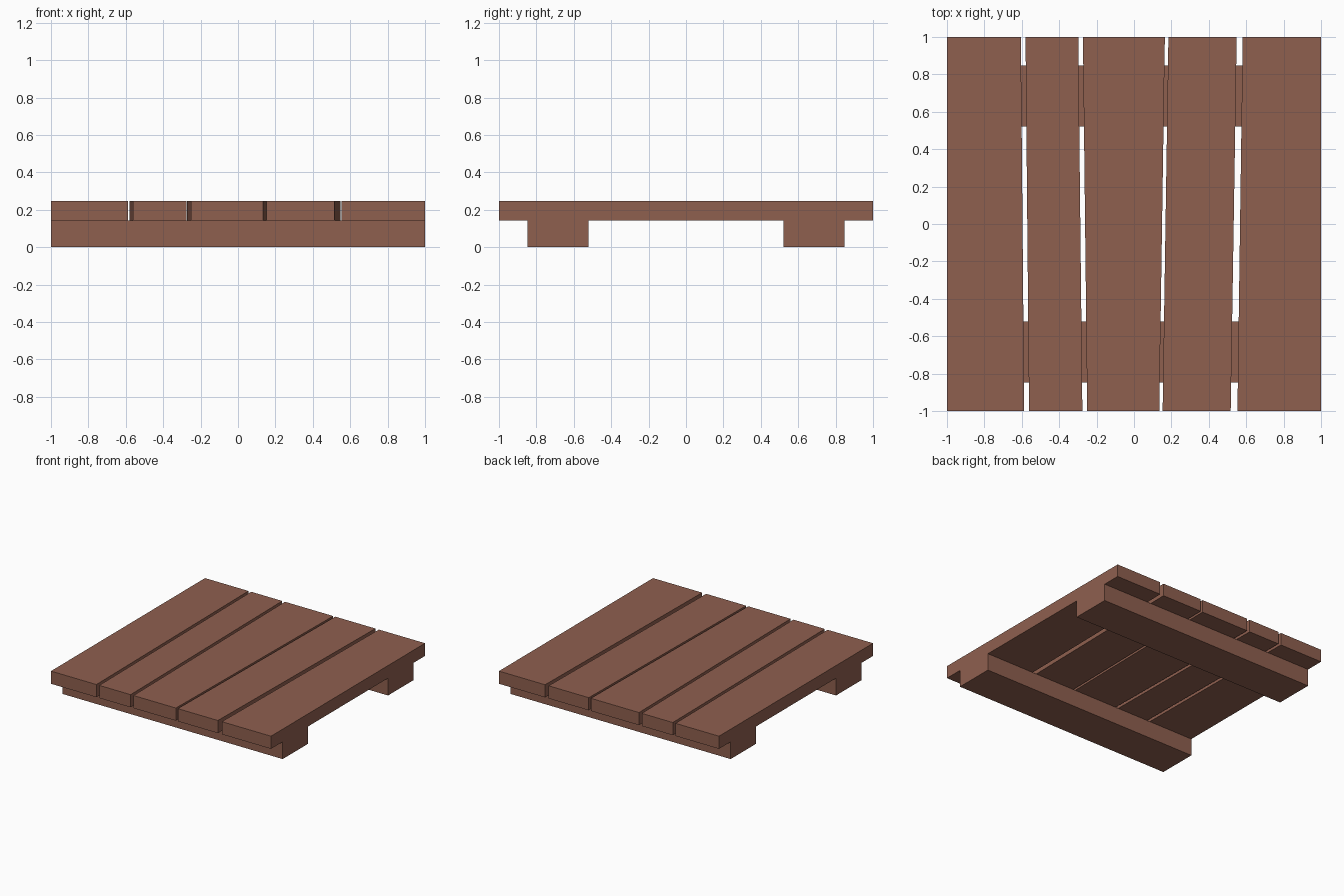
import bpy, bmesh

if "Cube" in bpy.data.objects:
    bpy.data.objects.remove(bpy.data.objects["Cube"])

wood = bpy.data.materials.new("brown_wood")
wood.diffuse_color = (0.275, 0.116, 0.078, 1)
wood.use_nodes = True
wood.node_tree.nodes["Principled BSDF"].inputs["Base Color"].default_value = wood.diffuse_color

BEAM_TOP, TOP = 0.142, 0.246


def prism(name, outline, z0, z1):
    """Extrude a flat outline (seen from above) from z0 up to z1."""
    bm = bmesh.new()
    base = bm.faces.new([bm.verts.new((x, y, z0)) for x, y in outline])
    res = bmesh.ops.extrude_face_region(bm, geom=[base], use_keep_orig=True)
    for v in res["geom"]:
        if isinstance(v, bmesh.types.BMVert):
            v.co.z = z1
    bmesh.ops.recalc_face_normals(bm, faces=bm.faces)
    mesh = bpy.data.meshes.new(name)
    bm.to_mesh(mesh)
    bm.free()
    mesh.materials.append(wood)
    obj = bpy.data.objects.new(name, mesh)
    bpy.context.collection.objects.link(obj)
    return obj


# Tapered deck planks: (left, right) at the front, then (left, right) at the back
planks = [
    (-1.0, -0.587, -1.0, -0.605),
    (-0.561, -0.276, -0.580, -0.298),
    (-0.250, 0.135, -0.273, 0.165),
    (0.153, 0.517, 0.184, 0.549),
    (0.553, 1.0, 0.581, 1.0),
]
for i, (fl, fr, bl, br) in enumerate(planks, 1):
    prism(f"plank_{i}", [(fl, -1), (fr, -1), (br, 1), (bl, 1)], BEAM_TOP, TOP)

# Cross beams underneath, mirrored front to back
for name, s in (("front_beam", -1), ("back_beam", 1)):
    y0, y1 = sorted((0.52 * s, 0.848 * s))
    prism(name, [(-1, y0), (1, y0), (1, y1), (-1, y1)], 0, BEAM_TOP)
